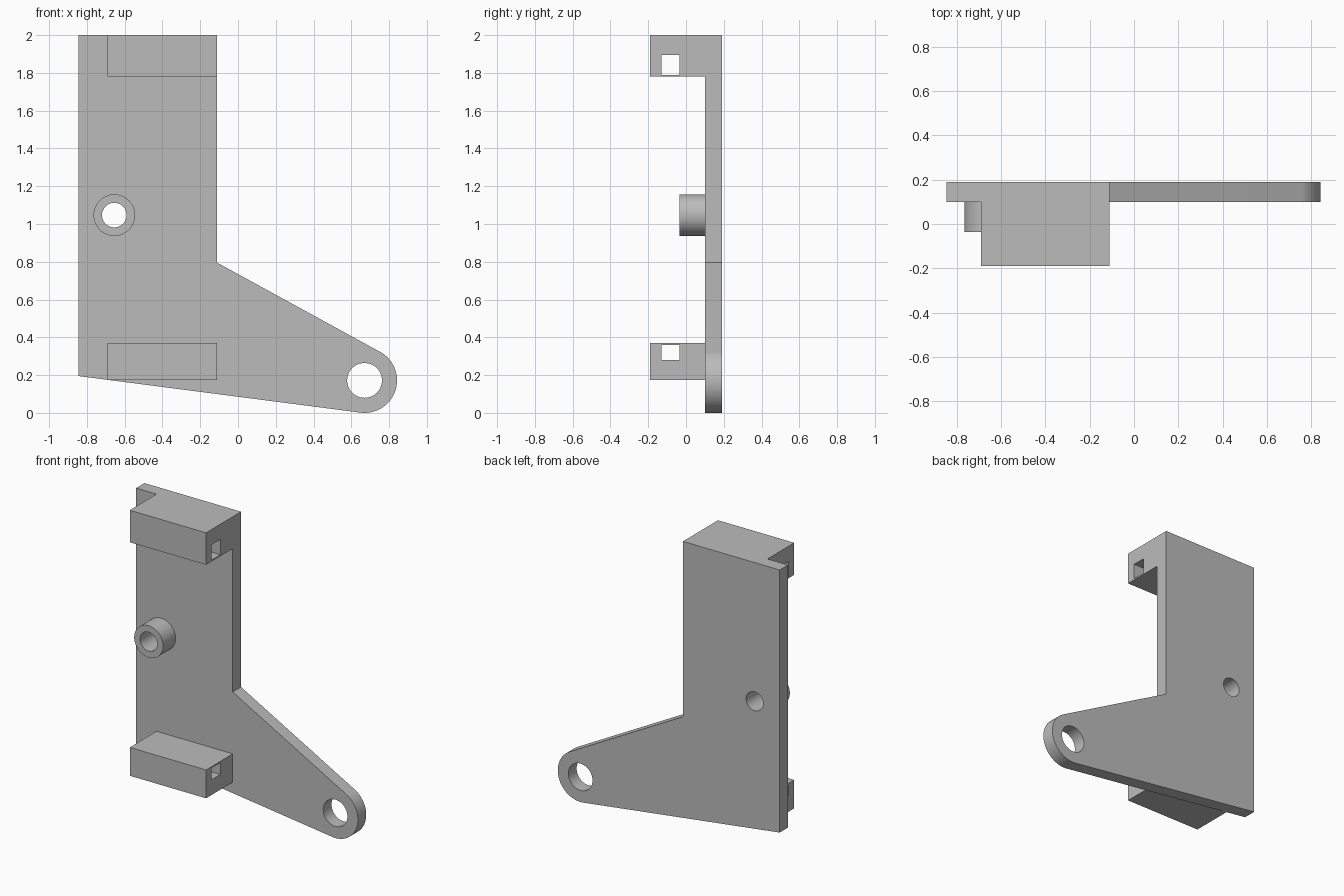
import bpy, bmesh
from math import sin, cos, pi, radians, hypot, atan2, acos

cube = bpy.data.objects.get("Cube")
if cube:
    bpy.data.objects.remove(cube, do_unlink=True)

grey = bpy.data.materials.new("plain grey")
grey.use_nodes = True
grey.diffuse_color = (0.5, 0.5, 0.5, 1)
grey.node_tree.nodes["Principled BSDF"].inputs["Base Color"].default_value = grey.diffuse_color


def arc(center, radius, start=0, end=2 * pi, steps=64):
    return [(center[0] + radius * cos(start + (end - start) * i / steps),
             center[1] + radius * sin(start + (end - start) * i / steps))
            for i in range(steps)]


def rect(a0, a1, b0, b1):
    return [(a0, b0), (a1, b0), (a1, b1), (a0, b1)]


def tangent_angle(point, center, radius, side):
    """Angle on the circle where a line from the point touches it."""
    dx, dy = point[0] - center[0], point[1] - center[1]
    return atan2(dy, dx) + side * acos(radius / hypot(dx, dy))


def extruded(name, loops, low, high, axis):
    """Extrude an outline with holes along y (xz profile) or x (yz profile)."""
    curve = bpy.data.curves.new(name, "CURVE")
    curve.dimensions = "2D"
    curve.fill_mode = "BOTH"
    curve.extrude = (high - low) / 2
    for loop in loops:
        spline = curve.splines.new("POLY")
        spline.points.add(len(loop) - 1)
        for p, (a, b) in zip(spline.points, loop):
            p.co = (a, b, 0, 1)
        spline.use_cyclic_u = True
    obj = bpy.data.objects.new(name, curve)
    bpy.context.collection.objects.link(obj)
    mid = (low + high) / 2
    obj.location = (0, mid, 0) if axis == "y" else (mid, 0, 0)
    obj.rotation_euler = (radians(90), 0, 0 if axis == "y" else radians(90))
    bpy.ops.object.select_all(action="DESELECT")
    bpy.context.view_layer.objects.active = obj
    obj.select_set(True)
    bpy.ops.object.convert(target="MESH")
    obj = bpy.context.object
    # Weld caps to walls
    bm = bmesh.new()
    bm.from_mesh(obj.data)
    bmesh.ops.remove_doubles(bm, verts=bm.verts, dist=0.0001)
    bmesh.ops.recalc_face_normals(bm, faces=bm.faces)
    bm.to_mesh(obj.data)
    bm.free()
    obj.data.materials.clear()
    obj.data.materials.append(grey)
    bpy.ops.object.shade_smooth_by_angle(angle=radians(30))
    return obj


LEFT, INNER, RIGHT = -0.845, -0.69, -0.11
FRONT, FACE, BACK = -0.19, 0.10, 0.19

# Back plate with a rounded arm and two holes
eye, eye_r = (0.67, 0.172), 0.172
corner, elbow = (LEFT, 0.195), (RIGHT, 0.795)
start = tangent_angle(corner, eye, eye_r, 1) - 2 * pi
end = tangent_angle(elbow, eye, eye_r, -1)
while start > end:
    start -= 2 * pi
while end - start > 2 * pi:
    start += 2 * pi
tip = arc(eye, eye_r, start, end)
tip.append((eye[0] + eye_r * cos(end), eye[1] + eye_r * sin(end)))
outline = [(LEFT, 2), corner] + tip + [elbow, (RIGHT, 2)]
pin = (-0.655, 1.047)
extruded("back_plate", [outline, arc(eye, 0.092), arc(pin, 0.065)], FACE, BACK, "y")

# Hollow boss
extruded("boss", [arc(pin, 0.11), arc(pin, 0.065)], -0.035, FACE, "y")

# Blocks with square channels running sideways
for name, z0, z1, c0, c1 in (("upper_block", 1.78, 2, 1.79, 1.895),
                             ("lower_block", 0.175, 0.37, 0.28, 0.36)):
    extruded(name, [rect(FRONT, FACE, z0, z1), rect(-0.13, -0.035, c0, c1)],
             INNER, RIGHT, "x")
